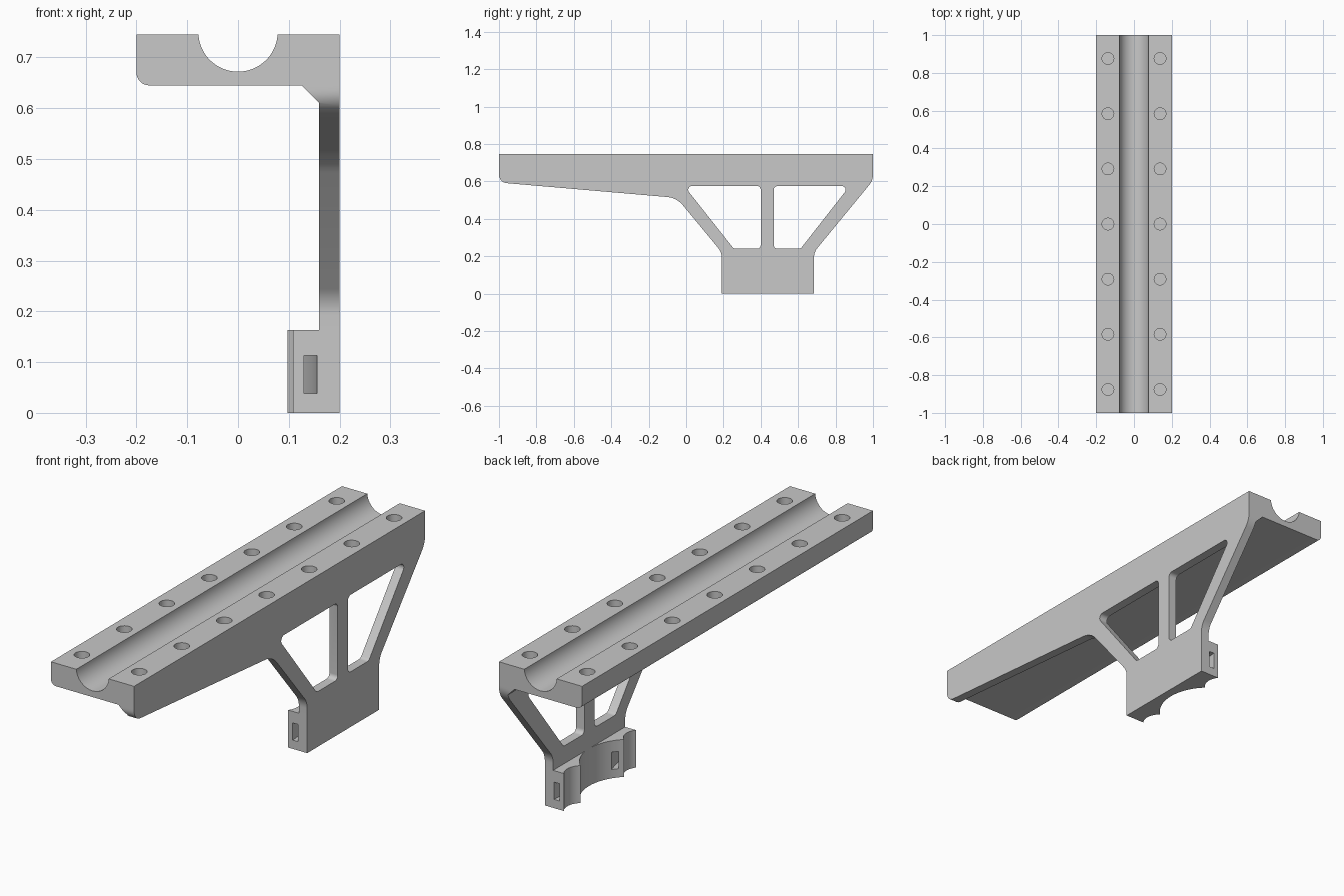
import bpy, bmesh, math
from mathutils import Vector

cube = bpy.data.objects.get("Cube")
if cube:
    bpy.data.objects.remove(cube, do_unlink=True)

grey = bpy.data.materials.new("light grey")
grey.use_nodes = True
grey.diffuse_color = (0.58, 0.58, 0.58, 1)
grey.node_tree.nodes["Principled BSDF"].inputs["Base Color"].default_value = grey.diffuse_color

PLACE = {
    "x": lambda a, b, t: (t, a, b),
    "y": lambda a, b, t: (a, t, b),
    "z": lambda a, b, t: (a, b, t),
}


def rounded(points, steps=8):
    """Polygon whose corners (a, b, radius) are replaced by fillets."""
    out = []
    for i, (a, b, r) in enumerate(points):
        p = Vector((a, b))
        if r == 0:
            out.append(p)
            continue
        u = (Vector(points[i - 1][:2]) - p).normalized()
        v = (Vector(points[(i + 1) % len(points)][:2]) - p).normalized()
        half = math.acos(u.dot(v)) / 2
        centre = p + (u + v).normalized() * (r / math.sin(half))
        start = p + u * (r / math.tan(half)) - centre
        end = p + v * (r / math.tan(half)) - centre
        first = math.atan2(start.y, start.x)
        sweep = math.atan2(start.x * end.y - start.y * end.x, start.dot(end))
        for k in range(steps + 1):
            t = first + sweep * k / steps
            out.append(centre + Vector((r * math.cos(t), r * math.sin(t))))
    return out


def arc(p, q, normal, sag, steps):
    """Circular arc from p to q that bulges by sag along the normal."""
    p, q = Vector(p), Vector(q)
    d = (q - p).normalized()
    n = Vector((-d.y, d.x))
    if n.dot(Vector(normal)) < 0:
        n = -n
    h = (q - p).length / 2
    r = (h * h + sag * sag) / (2 * sag)
    c = (p + q) / 2 + n * (sag - r)
    span = math.asin(h / r)
    angles = [span * (2 * k / steps - 1) for k in range(steps + 1)]
    return [c + n * r * math.cos(t) + d * r * math.sin(t) for t in angles]


def prism(name, axis, lo, hi, *outlines):
    """Extrude one or more outlines along an axis."""
    bm = bmesh.new()
    for pts in outlines:
        rings = [[bm.verts.new(PLACE[axis](p[0], p[1], t)) for p in pts] for t in (lo, hi)]
        bm.faces.new(rings[0])
        bm.faces.new(rings[1][::-1])
        for i in range(len(pts)):
            bm.faces.new((rings[0][i - 1], rings[0][i], rings[1][i], rings[1][i - 1]))
    bmesh.ops.recalc_face_normals(bm, faces=bm.faces)
    mesh = bpy.data.meshes.new(name)
    bm.to_mesh(mesh)
    bm.free()
    mesh.materials.append(grey)
    obj = bpy.data.objects.new(name, mesh)
    bpy.context.collection.objects.link(obj)
    return obj


def select(obj):
    bpy.ops.object.select_all(action="DESELECT")
    obj.select_set(True)
    bpy.context.view_layer.objects.active = obj


def combine(obj, tool, operation):
    mod = obj.modifiers.new("cut", "BOOLEAN")
    mod.operation, mod.solver, mod.object = operation, "EXACT", tool
    select(obj)
    bpy.ops.object.modifier_apply(modifier=mod.name)
    bpy.data.objects.remove(tool, do_unlink=True)


TOP, UNDER, BLOCK = 0.745, 0.645, 0.163

# Rail: slab with a round channel and two rows of blind holes
section = rounded([(0.2, TOP, 0), (0.2, UNDER, 0), (-0.2, UNDER, 0.025), (-0.2, TOP, 0)])
section += arc((-0.078, TOP), (0.078, TOP), (0, -1), 0.073, 32)
rail = prism("rail", "y", -1, 1, section)
ring = [(0.031 * math.cos(k * math.tau / 32), 0.031 * math.sin(k * math.tau / 32)) for k in range(32)]
holes = [[(x + a, row * 0.292 + b) for a, b in ring]
         for x in (-0.138, 0.138) for row in range(-3, 4)]
combine(rail, prism("hole_cutter", "z", 0.685, 0.8, *holes), "DIFFERENCE")

# Side web: tapered outline, trimmed to a thin wall with a sloped brace under the rail
outline = rounded([
    (-1, UNDER, 0), (-1, 0.594, 0.045), (-0.05, 0.512, 0.12), (0.19, 0.222, 0.08),
    (0.19, BLOCK, 0), (0.685, BLOCK, 0), (0.685, 0.222, 0.08), (1, 0.605, 0.09),
    (1, UNDER, 0)])
web = prism("side_web", "x", 0.1, 0.2, outline)
wall = [(0.125, UNDER), (0.16, 0.61), (0.16, 0.1), (0.3, 0.1), (0.3, 0.7), (0.125, 0.7)]
combine(web, prism("wall_trim", "y", -1.1, 1.1, wall), "INTERSECT")

# Windows either side of the upright
r = 0.02
left_window = rounded([(-0.01, 0.575, r), (0.4, 0.575, r), (0.4, 0.24, r), (0.255, 0.24, r)])
right_window = rounded([(0.47, 0.575, r), (0.875, 0.575, r), (0.613, 0.24, r), (0.47, 0.24, r)])
combine(web, prism("window_cutter", "x", 0, 0.3, left_window, right_window), "DIFFERENCE")

# Clamp block: large tube seat between two ridges, with a scoop outside each
MID, EAR, RIDGE = 0.4375, 0.2475, 0.149
inward = (1, 0)
plan = [(0.2, MID - EAR), (0.2, MID + EAR)]
plan += arc((0.108, MID + EAR), (0.097, MID + RIDGE), inward, 0.02, 12)
plan += arc((0.097, MID + RIDGE), (0.097, MID - RIDGE), inward, 0.064, 32)[1:]
plan += arc((0.097, MID - RIDGE), (0.108, MID - EAR), inward, 0.02, 12)[1:]
clamp = prism("clamp_block", "z", 0, BLOCK, plan)

# Curved strap slots leading from each ear into the tube seat
slots = []
for side in (-1, 1):
    outer, inner = [
        arc((x, MID + side * 0.27), (x - 0.033, MID + side * 0.093), inward, 0.008, 12)
        for x in (0.156, 0.131)]
    slots.append(outer + inner[::-1])
combine(clamp, prism("slot_cutter", "z", 0.038, 0.113, *slots), "DIFFERENCE")

for part in (rail, web, clamp):
    select(part)
    bpy.ops.object.shade_smooth_by_angle(angle=math.radians(30))
